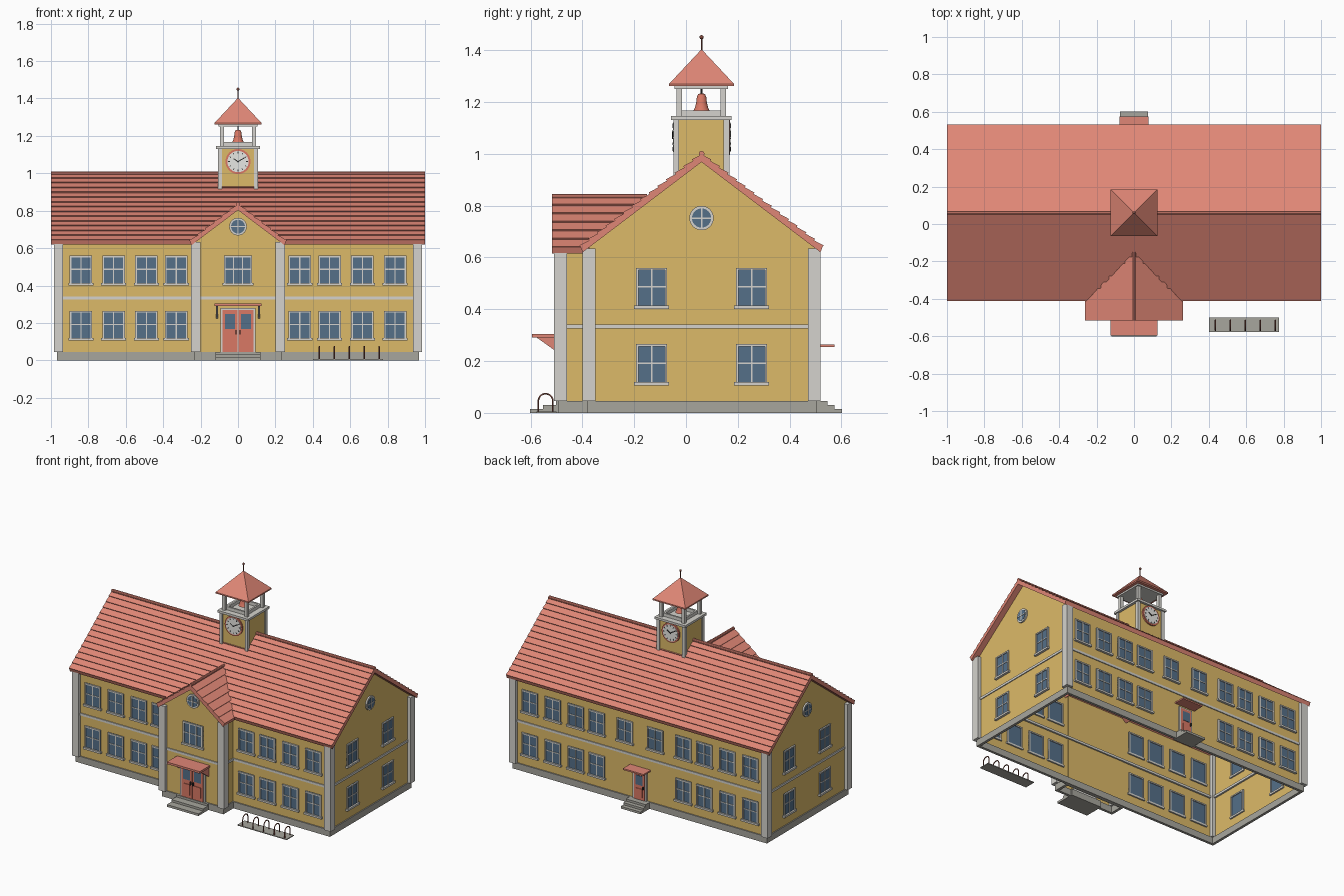
import bpy, bmesh
from math import pi, sin, cos, hypot
from mathutils import Matrix, Vector

if "Cube" in bpy.data.objects:
    bpy.data.objects.remove(bpy.data.objects["Cube"], do_unlink=True)


def material(name, r, g, b):
    m = bpy.data.materials.new(name)
    m.use_nodes = True
    m.diffuse_color = (r, g, b, 1)
    m.node_tree.nodes["Principled BSDF"].inputs["Base Color"].default_value = (r, g, b, 1)
    return m


WALL = material("ochre wall", .72, .49, .14)
ROOF = material("terracotta roof", .74, .24, .18)
TRIM = material("pale stone trim", .66, .65, .61)
STONE = material("grey stone", .39, .38, .34)
GLASS = material("blue glass", .09, .16, .25)
DOOR = material("red door", .70, .19, .13)
WHITE = material("white clock face", .85, .85, .82)
BLACK = material("black", .03, .03, .03)
RUST = material("rust metal", .22, .07, .05)


class Part:
    """One mesh object assembled from simple solids."""

    def __init__(self, name):
        self.name, self.bm, self.mats = name, bmesh.new(), []

    def paint(self, verts, mat):
        if mat not in self.mats:
            self.mats.append(mat)
        for f in {f for v in verts for f in v.link_faces}:
            f.material_index = self.mats.index(mat)

    def box(self, mat, x0, x1, y0, y1, z0, z1, turn=None):
        m = Matrix.Translation(((x0 + x1) / 2, (y0 + y1) / 2, (z0 + z1) / 2))
        m = m @ Matrix.Diagonal((x1 - x0, y1 - y0, z1 - z0, 1))
        m = turn @ m if turn else m
        self.paint(bmesh.ops.create_cube(self.bm, size=1, matrix=m)["verts"], mat)
        return self

    def rod(self, mat, a, b, r, r2=None, n=24, spin=0):
        a, b = Vector(a), Vector(b)
        m = Matrix.Translation((a + b) / 2) @ (b - a).to_track_quat("Z", "Y").to_matrix().to_4x4()
        m = m @ Matrix.Rotation(spin, 4, "Z")
        res = bmesh.ops.create_cone(self.bm, cap_ends=True, segments=n, radius1=r,
                                    radius2=r if r2 is None else r2, depth=(b - a).length, matrix=m)
        self.paint(res["verts"], mat)
        return self

    def ring(self, mat, x0, x1, y0, y1, z0, z1, t):
        for s0, s1 in ((y0, y0 + t), (y1 - t, y1)):
            self.box(mat, x0, x1, s0, s1, z0, z1)
        for s0, s1 in ((x0, x0 + t), (x1 - t, x1)):
            self.box(mat, s0, s1, y0 + t, y1 - t, z0, z1)
        return self

    def prism(self, mat, pts, axis, a, b, bottomless=False):
        put = (lambda p, s: (s, p[0], p[1])) if axis == "x" else (lambda p, s: (p[0], s, p[1]))
        lo, hi = ([self.bm.verts.new(put(p, s)) for p in pts] for s in (a, b))
        n = len(pts)
        faces = [self.bm.faces.new(lo), self.bm.faces.new(hi)]
        faces += [self.bm.faces.new((lo[i], lo[(i + 1) % n], hi[(i + 1) % n], hi[i])) for i in range(n)]
        bmesh.ops.recalc_face_normals(self.bm, faces=faces)
        self.paint(lo, mat)
        if bottomless:
            low = [f for f in faces if f.normal.z < -.9]
            bmesh.ops.delete(self.bm, geom=low, context="FACES_ONLY")
        return self

    def done(self, loc=(0, 0, 0), smooth=False):
        me = bpy.data.meshes.new(self.name)
        self.bm.to_mesh(me)
        self.bm.free()
        for m in self.mats:
            me.materials.append(m)
        if smooth:
            me.shade_smooth()
            me.set_sharp_from_angle(angle=.7)
        return place(self.name, me, loc)


def place(name, data, loc, rot=0):
    ob = bpy.data.objects.new(name, data)
    ob.location, ob.rotation_euler.z = loc, rot
    bpy.context.scene.collection.objects.link(ob)
    return ob


# Main dimensions
CY, HX, HY, SLOPE = .06, .96, .435, .765
BAY, BAYY, BASE = .225, -.484, .045
FRONT, BACK = CY - HY, CY + HY


# Open-bottomed walls
def house(c, half, z0, ridge):
    eave = ridge - SLOPE * half
    return [(c - half, z0), (c + half, z0), (c + half, eave), (c, ridge), (c - half, eave)]


Part("main_walls").prism(WALL, house(CY, HY, .03, .98), "x", -HX, HX, True).done()
Part("bay_walls").prism(WALL, house(0, BAY, .03, .815), "y", BAYY, FRONT + .002, True).done()


# Roofs with overlapping tile courses
def tiled(c, half, ridge, courses, lift=.007, thick=.03):
    k = hypot(1, SLOPE)
    side = [(0, ridge)]
    for i in range(1, courses + 1):
        d = half * i / courses
        z = ridge - SLOPE * d
        side += [(d + lift * SLOPE / k, z + lift / k), (d, z)]
    side.append((half - .008, ridge - SLOPE * half - thick * .7))
    under = [(0, ridge - thick)]
    left = [(c - d, z) for d, z in reversed(side[1:])]
    return [(c + d, z) for d, z in side] + [(c, under[0][1])] + left


main_roof = Part("main_roof").prism(ROOF, tiled(CY, .467, .998, 14), "x", -1, 1)
main_roof.rod(ROOF, (-1, CY, 1), (1, CY, 1), .011, n=10).done()
bay_roof = Part("bay_roof").prism(ROOF, tiled(0, .257, .833, 6), "y", -.517, -.13)
bay_roof.rod(ROOF, (0, -.517, .834), (0, -.15, .834), .01, n=10).done()

# Plinth, string course and corner pilasters
for name, mat, z0, z1, out in (("plinth", STONE, 0, BASE, .008), ("string_course", TRIM, .326, .342, .006)):
    p = Part(name).ring(mat, -HX - out, HX + out, FRONT - out, BACK + out, z0, z1, .018)
    p.ring(mat, -BAY - out, BAY + out, BAYY - out, FRONT, z0, z1, .018).done()
pil = Part("corner_pilasters")
for s in (-1, 1):
    for x, y, top in ((HX, FRONT, .635), (HX, BACK, .635), (BAY, BAYY, .632)):
        pil.box(TRIM, s * x - .025, s * x + .025, y - .025, y + .025, BASE, top)
pil.done()


# Sash windows, facing -y with the origin on the wall at the sill
def window(name, w, h, cols):
    p = Part(name).box(GLASS, -w / 2, w / 2, -.004, .004, 0, h)
    t, f = .009, .01
    for s in (-1, 1):
        x = s * (w / 2 - t / 2)
        p.box(TRIM, x - t / 2, x + t / 2, -f, f, 0, h)
    p.box(TRIM, -w / 2 + t, w / 2 - t, -f, f, h - t, h)
    p.box(TRIM, -w / 2 - .007, w / 2 + .007, -.016, f, -.004, t)
    for i in range(1, cols):
        x = w * (i / cols - .5)
        p.box(TRIM, x - .003, x + .003, -.008, 0, t, h - t)
    p.box(TRIM, -w / 2 + t, w / 2 - t, -.007, 0, h * .53 - .003, h * .53 + .003)
    return p.done()


bay_window = window("bay_window", .15, .155, 3)
bay_window.location = (0, BAYY, .405)
first = window("window", .12, .155, 2)
first.location = (-.84, FRONT, .405)
for z in (.11, .405):
    for x in (.84, .665, .49, .33):
        for s in (-1, 1):
            if (s * x, z) != (-.84, .405):
                place("front_window", first.data, (s * x, FRONT, z))
            place("back_window", first.data, (s * x, BACK, z), pi)
    for s in (-1, 1):
        for dy in (-.193, .193):
            place("side_window", first.data, (s * HX, CY + dy, z), s * pi / 2)
for s in (-1, 1):
    place("back_window", first.data, (s * .115, BACK, .405), pi)

# Round gable windows
p = Part("round_window").rod(TRIM, (0, .008, 0), (0, -.01, 0), .047, n=32)
p.rod(GLASS, (0, .01, 0), (0, -.012, 0), .037, n=32)
p.box(TRIM, -.037, .037, -.015, -.01, -.003, .003).box(TRIM, -.003, .003, -.015, -.01, -.037, .037)
round_window = p.done((0, BAYY, .715))
for s in (-1, 1):
    place("side_round_window", round_window.data, (s * HX, CY, .752), s * pi / 2)


# Doors with glazed upper panels, facing -y
def door(name, leaves, w, h):
    half = leaves * w / 2
    p = Part(name).box(TRIM, -half - .01, half + .01, -.01, .008, 0, h + .01)
    for i in range(leaves):
        x = (i + .5) * w - half
        p.box(DOOR, x - w / 2 + .002, x + w / 2 - .002, -.014, 0, 0, h)
        p.box(GLASS, x - w * .32, x + w * .32, -.017, -.01, h * .55, h * .9)
        p.box(DOOR, x - w * .3, x + w * .3, -.018, -.01, h * .1, h * .42)
        knob = x + w * .38 * (1 if i == 0 else -1)
        p.box(BLACK, knob - .003, knob + .003, -.024, -.01, h * .42, h * .52)
    return p.done()


door("front_door", 2, .084, .225).location = (0, BAYY, BASE)
back = door("back_door", 1, .085, .185)
back.location, back.rotation_euler.z = (0, BACK, BASE), pi

# Entrance canopies and steps
p = Part("front_canopy").box(ROOF, -.125, .125, -.595, BAYY, .29, .304)
for s in (-1, 1):
    p.prism(TRIM, [(BAYY, .29), (-.575, .29), (BAYY, .225)], "x", s * .112 - .006, s * .112 + .006)
p.done()
Part("back_canopy").box(ROOF, -.078, .078, BACK, .574, .254, .264).done()
front_steps, back_steps = Part("front_steps"), Part("back_steps")
for i in range(3):
    z, d = i * .015, i * .05
    front_steps.box(STONE, -.12, .12, -.602 + d, BAYY + .02, z, z + .015)
    back_steps.box(STONE, -.075, .075, BACK - .02, .602 - d * .56, z, z + .015)
front_steps.done()
back_steps.done()


# Bell tower
def slab(p, mat, h, z0, z1):
    return p.box(mat, -h, h, -h, h, z0, z1)


tower = slab(Part("tower_body"), WALL, .1, .85, 1.132)
slab(tower, TRIM, .117, 1.13, 1.145)
tower.ring(TRIM, -.078, .078, -.078, .078, 1.145, 1.167, .012)
slab(tower, TRIM, .104, 1.25, 1.263)
for sx in (-1, 1):
    for sy in (-1, 1):
        for c, r, z0, z1 in ((.097, .011, .85, 1.13), (.085, .011, 1.145, 1.25)):
            tower.box(TRIM, sx * c - r, sx * c + r, sy * c - r, sy * c + r, z0, z1)
tower.done((0, CY - .001, 0))
spire = Part("tower_roof").rod(ROOF, (0, 0, 1.27), (0, 0, 1.402), .125 * 2 ** .5, .002, 4, pi / 4)
slab(spire, ROOF, .125, 1.261, 1.27).done((0, CY, 0))
finial = Part("finial").rod(RUST, (0, 0, 1.39), (0, 0, 1.45), .003, n=8)
res = bmesh.ops.create_uvsphere(finial.bm, u_segments=12, v_segments=8, radius=.008,
                                matrix=Matrix.Translation((0, 0, 1.45)))
finial.paint(res["verts"], RUST)
finial.done((0, CY, 0), True)

# Bell
bell = Part("bell")
profile = [(0, .068), (.013, .066), (.018, .055), (.021, .03), (.026, .012), (.032, 0), (0, .004)]
vs = [bell.bm.verts.new((r, 0, z)) for r, z in profile]
es = [bell.bm.edges.new(e) for e in zip(vs, vs[1:])]
bmesh.ops.spin(bell.bm, geom=vs + es, cent=(0, 0, 0), axis=(0, 0, 1), angle=2 * pi, steps=24)
bmesh.ops.remove_doubles(bell.bm, verts=bell.bm.verts, dist=.0002)
bmesh.ops.recalc_face_normals(bell.bm, faces=bell.bm.faces)
bell.paint(bell.bm.verts, DOOR)
bell.rod(BLACK, (0, 0, .065), (0, 0, .088), .004, n=8)
bell.done((0, CY, 1.165), True)

# Clocks on the front and back of the tower
clock = Part("clock").rod(DOOR, (0, .004, 0), (0, -.008, 0), .067, n=32)
clock.rod(WHITE, (0, 0, 0), (0, -.01, 0), .057, n=32)
for i in range(12):
    clock.box(BLACK, -.002, .002, -.012, -.009, .043, .053, Matrix.Rotation(i * pi / 6, 4, "Y"))
for ang, length in ((-1.0, .028), (1.05, .042)):
    clock.box(BLACK, -.0025, .0025, -.013, -.009, -.006, length, Matrix.Rotation(ang, 4, "Y"))
front_clock = clock.done((0, CY - .101, 1.063))
place("back_clock", front_clock.data, (0, CY + .101, 1.063), pi)

# Bicycle stand
Part("bicycle_stand_base").box(STONE, .4, .775, -.577, -.5, 0, .006).done()
curve = bpy.data.curves.new("bicycle_hoop", "CURVE")
curve.dimensions, curve.bevel_depth, curve.bevel_resolution = "3D", .0035, 1
arc = [(.028 * cos(i * pi / 10), .046 + .028 * sin(i * pi / 10)) for i in range(11)]
path = [(.028, .003)] + arc + [(-.028, .003)]
spline = curve.splines.new("POLY")
spline.points.add(len(path) - 1)
for pt, (y, z) in zip(spline.points, path):
    pt.co = (0, y, z, 1)
curve.materials.append(RUST)
for i in range(5):
    place("bicycle_hoop", curve, (.435 + .08 * i, -.542, 0))
